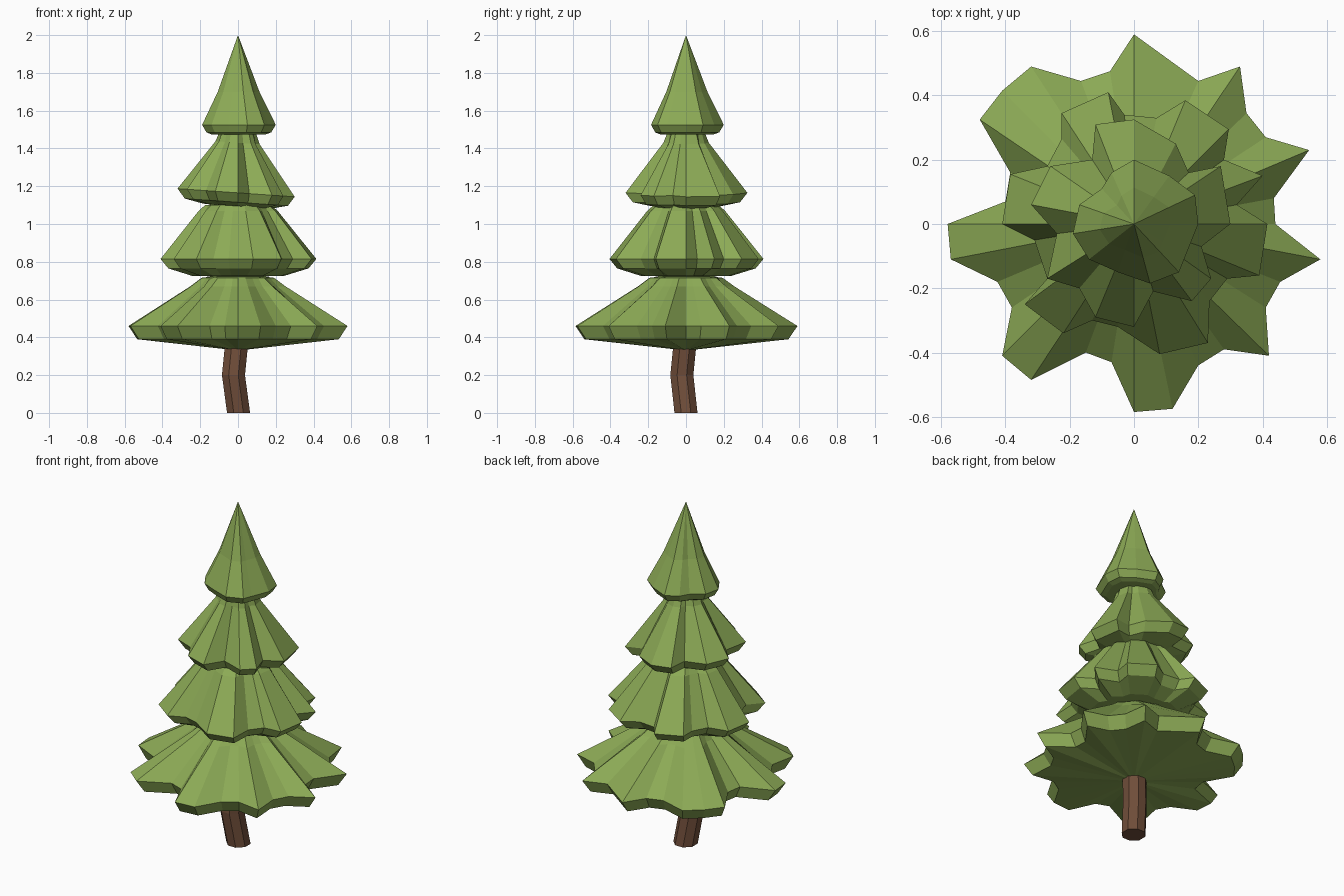
import bpy, bmesh, math
from mathutils import Vector

if "Cube" in bpy.data.objects:
    bpy.data.objects.remove(bpy.data.objects["Cube"])


def material(name, rgb):
    m = bpy.data.materials.new(name)
    m.diffuse_color = (*rgb, 1)
    m.use_nodes = True
    m.node_tree.nodes["Principled BSDF"].inputs["Base Color"].default_value = m.diffuse_color
    return m


GREEN = material("needle green", (0.262, 0.402, 0.092))
BROWN = material("bark brown", (0.162, 0.076, 0.042))


def loft(name, rings, mat, low=None, tip=None):
    """Skin a stack of equal-length rings, closing the ends with a fan or a cap."""
    bm = bmesh.new()
    vs = [[bm.verts.new(p) for p in ring] for ring in rings]
    n = len(vs[0])
    for a, b in zip(vs, vs[1:]):
        for i in range(n):
            j = (i + 1) % n
            bm.faces.new((a[i], a[j], b[j], b[i]))
    for ring, point in ((vs[0], low), (vs[-1], tip)):
        if point is None:
            bm.faces.new(ring)
        else:
            c = bm.verts.new(point)
            for i in range(n):
                bm.faces.new((ring[i], ring[(i + 1) % n], c))
    bmesh.ops.recalc_face_normals(bm, faces=bm.faces)
    me = bpy.data.meshes.new(name)
    bm.to_mesh(me)
    bm.free()
    me.materials.append(mat)
    ob = bpy.data.objects.new(name, me)
    bpy.context.collection.objects.link(ob)


def tier(name, outline, profile, low, tip, tilt=0.0):
    """Star outline swept through (scale, lobe strength, z) levels."""
    pts = [Vector(p) for p in outline]
    mean = sum(p.length for p in pts) / len(pts)
    rings = []
    for scale, lobe, z in profile:
        ring = []
        for p in pts:
            r = scale * (mean + lobe * (p.length - mean))
            d = p.normalized() * r
            ring.append((d.x, d.y, z + tilt * d.x))
        rings.append(ring)
    loft(name, rings, GREEN, (0, 0, low), (0, 0, tip))


# Branch tiers, bottom to top
tier("bottom_branches",
     [(0, .59), (.2, .445), (.33, .49), (.35, .345), (.41, .27), (.545, .23),
      (.435, .08), (.44, 0), (.58, -.11), (.455, -.18), (.41, -.26),
      (.42, -.41), (.28, -.39), (.2, -.44), (.12, -.575), (0, -.585),
      (-.07, -.43), (-.15, -.4), (-.32, -.485), (-.41, -.41), (-.38, -.26),
      (-.425, -.18), (-.57, -.11), (-.58, 0), (-.4, .07), (-.385, .16),
      (-.48, .325), (-.41, .415), (-.32, .49), (-.165, .445), (-.075, .475)],
     [(.92, 1, .39), (1, 1, .46), (.45, .7, .67), (.36, .3, .715)], .33, .74)

tier("lower_branches",
     [(.4, .15), (.28, .2), (.295, .295), (.16, .385), (.07, .33),
      (-.03, .34), (-.08, .41), (-.225, .345), (-.225, .265), (-.27, .18),
      (-.385, .155), (-.41, 0), (-.31, -.05), (-.27, -.17), (-.34, -.25),
      (-.22, -.34), (-.13, -.3), (-.05, -.32), (.08, -.405), (.23, -.37),
      (.235, -.24), (.29, -.17), (.39, -.16), (.415, 0), (.32, .06)],
     [(.62, .4, .725), (.9, 1, .765), (1, 1, .815), (.52, .7, 1.07),
      (.45, .3, 1.1)], .72, 1.12)

tier("upper_branches",
     [(.3, 0), (.27, .18), (.17, .16), (.13, .25), (0, .325), (-.12, .31),
      (-.13, .2), (-.26, .18), (-.32, .06), (-.24, -.03), (-.27, -.17),
      (-.17, -.2), (-.12, -.29), (0, -.32), (.06, -.21), (.18, -.24),
      (.24, -.17), (.21, -.07)],
     [(.62, .4, 1.095), (.88, 1, 1.115), (1, 1, 1.165), (.39, .6, 1.43),
      (.33, .3, 1.485)], 1.09, 1.5, -.07)

tier("tree_top",
     [(0, .2), (.11, .15), (.19, .09), (.2, 0), (.16, -.1), (.14, -.15),
      (.05, -.185), (-.05, -.15), (-.14, -.11), (-.19, -.03), (-.17, .06),
      (-.1, .11), (-.07, .16)],
     [(.75, .8, 1.475), (.88, 1, 1.485), (1, 1, 1.525), (.56, 1.2, 1.7)],
     1.47, 2.0)

# Crooked trunk
trunk = []
for x, y, z, r in ((.003, 0, 0, .066), (-.024, -.022, .2, .066),
                   (-.008, -.006, .36, .066), (0, 0, .45, .06)):
    trunk.append([(x + r * math.cos(math.tau * (i + .5) / 8),
                   y + r * math.sin(math.tau * (i + .5) / 8), z) for i in range(8)])
loft("trunk", trunk, BROWN)
